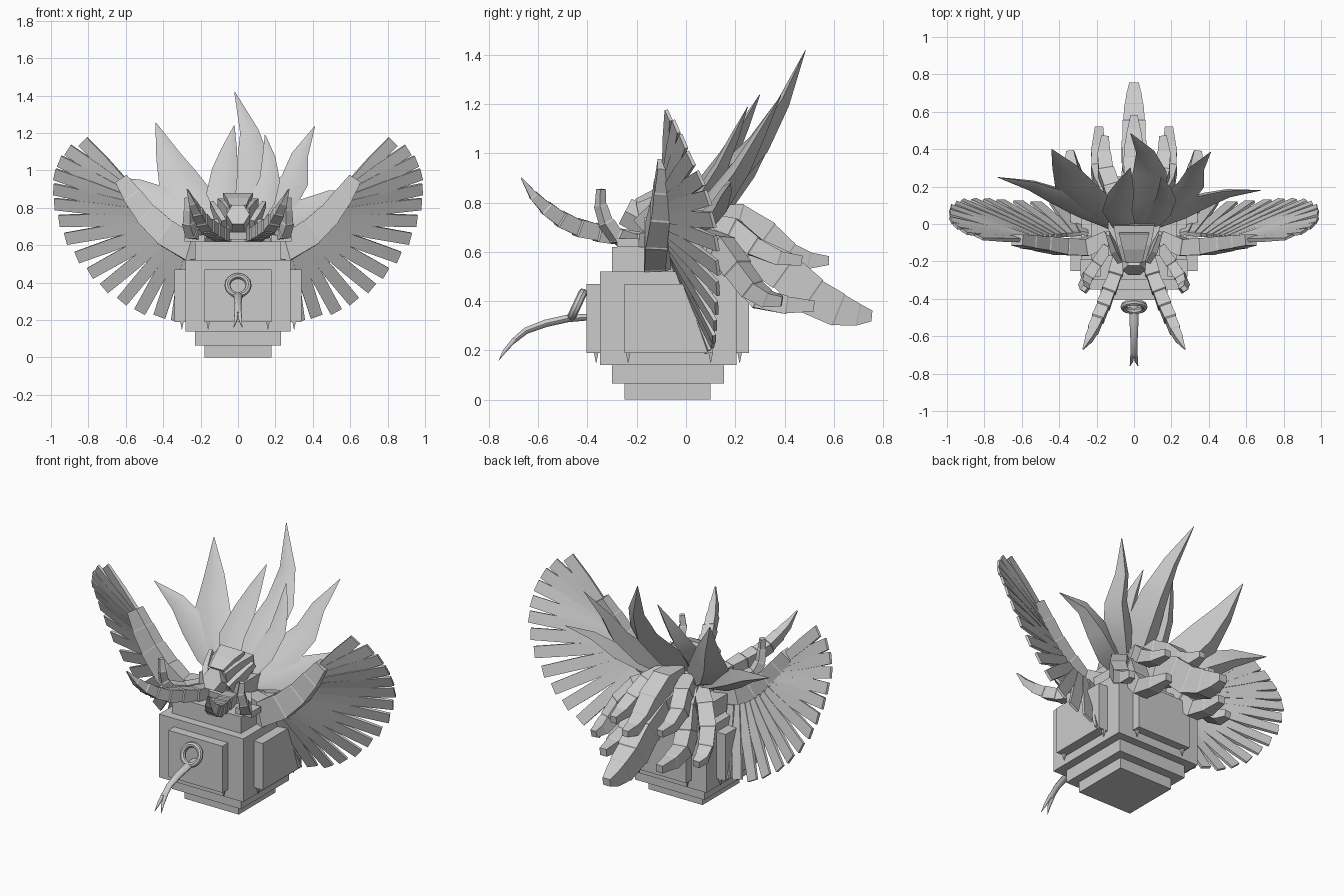
import bpy, bmesh, math
from mathutils import Vector as V

stone = bpy.data.materials.new("light grey")
stone.diffuse_color = (0.6, 0.6, 0.6, 1)


def finish(name, bm, mirror=False, smooth=False):
    bmesh.ops.recalc_face_normals(bm, faces=bm.faces)
    me = bpy.data.meshes.new(name)
    bm.to_mesh(me)
    bm.free()
    me.materials.append(stone)
    ob = bpy.data.objects.new(name, me)
    bpy.context.collection.objects.link(ob)
    if mirror:
        m = ob.modifiers.new("Mirror", 'MIRROR')
        m.use_mirror_merge = False
    if smooth:
        bpy.ops.object.select_all(action='DESELECT')
        ob.select_set(True)
        bpy.context.view_layer.objects.active = ob
        bpy.ops.object.shade_smooth_by_angle(angle=math.radians(40))
    return ob


def box(name, x0, x1, y0, y1, z0, z1, mirror=False):
    bm = bmesh.new()
    bmesh.ops.create_cube(bm, size=1)
    for v in bm.verts:
        v.co = V(((x0 + x1) / 2 + v.co.x * (x1 - x0),
                  (y0 + y1) / 2 + v.co.y * (y1 - y0),
                  (z0 + z1) / 2 + v.co.z * (z1 - z0)))
    return finish(name, bm, mirror)


SQUARE = [(1, 1), (-1, 1), (-1, -1), (1, -1)]
BLADE = [(1, 0), (0, 0.3), (-1, 0), (0, -0.75)]
HEX = [(math.cos(i * math.pi / 3), math.sin(i * math.pi / 3)) for i in range(6)]
ROUND = [(math.cos(i * math.pi / 5), math.sin(i * math.pi / 5)) for i in range(10)]


def loft(name, pts, sizes, side=(1, 0, 0), section=SQUARE, mirror=False,
         smooth=False, lip=0):
    """Sweep a section along pts; sizes are (half width along side, half height)."""
    pts = [V(p) for p in pts]
    bm = bmesh.new()
    rings = []
    last = len(pts) - 1
    for i, p in enumerate(pts):
        t = (pts[min(i + 1, last)] - pts[max(i - 1, 0)]).normalized()
        a = V(side)
        a = (a - t * a.dot(t)).normalized()
        b = t.cross(a)
        w, h = sizes[i]
        steps = [(1.0, 0)]
        if lip and 0 < i < last:      # small lip between two segments
            steps = [(1 + lip / 2, -0.003), (1 - lip, 0.003)]
        for k, off in steps:
            rings.append([bm.verts.new(p + t * off + a * (w * k * u) + b * (h * k * v))
                          for u, v in section])
    n = len(section)
    for r, s in zip(rings, rings[1:]):
        for j in range(n):
            bm.faces.new((r[j], r[(j + 1) % n], s[(j + 1) % n], s[j]))
    bm.faces.new(rings[0])
    bm.faces.new(rings[-1])
    return finish(name, bm, mirror, smooth)


# Stepped box body
box("bottom_step", -.18, .18, -.25, .10, 0, .065)
box("lower_step", -.23, .23, -.30, .155, .065, .14)
box("main_box", -.28, .28, -.35, .205, .14, .52)
box("upper_step", -.23, .23, -.30, .155, .52, .62)
box("front_panel", -.18, .18, -.405, -.35, .19, .47)
box("back_panel", -.18, .18, .205, .255, .19, .47)
box("side_panel", .28, .34, -.25, .11, .19, .47, True)

# Little spikes under the panel corners
for x, y in [(.16, -.365), (.16, .218), (.30, -.235), (.30, .10)]:
    loft("panel_spike", [(x, y, .195), (x, y, .15)], [(.01, .01), (.001, .001)], mirror=True)

# Ring and forked tongue on the front panel
bm = bmesh.new()
grid = []
for i in range(24):
    a = i * math.tau / 24
    row = []
    for j in range(8):
        b = j * math.tau / 8
        r = .056 + .016 * math.cos(b)
        u, w = r * math.sin(a), .018 * math.sin(b)
        row.append(bm.verts.new((r * math.cos(a), -.442 + u * .42 - w * .9, .385 + u * .9 + w * .42)))
    grid.append(row)
for i in range(24):
    for j in range(8):
        g, h = grid[i], grid[(i + 1) % 24]
        bm.faces.new((g[j], h[j], h[(j + 1) % 8], g[(j + 1) % 8]))
finish("ring", bm, smooth=True)
loft("tongue", [(0, -.40, .335), (0, -.48, .33), (0, -.57, .31), (0, -.65, .28), (0, -.705, .235)],
     [(.022, .014), (.025, .016), (.022, .016), (.018, .014), (.018, .011)],
     section=ROUND, smooth=True)
loft("tongue_fork", [(.008, -.695, .245), (.013, -.735, .20), (.022, -.76, .16)],
     [(.011, .011), (.009, .008), (.001, .001)], section=ROUND, mirror=True, smooth=True)

# Torso and head
box("torso", -.14, .14, -.17, .12, .60, .74)
loft("skull", [(0, .0, .77), (0, -.10, .76), (0, -.19, .74)],
     [(.11, .08), (.09, .075), (.06, .06)])
loft("muzzle", [(0, -.15, .715), (0, -.247, .765)], [(.065, .07), (.062, .066)], section=HEX)
loft("jaw", [(0, -.08, .665), (0, -.21, .65)], [(.08, .03), (.045, .02)])
loft("brow_crest", [(0, -.20, .80), (0, -.13, .835), (0, -.05, .87)],
     [(.045, .016), (.06, .018), (.08, .010)])
loft("cheek_plate", [(.075, -.19, .71), (.11, -.13, .76), (.14, -.05, .82)],
     [(.014, .03), (.016, .035), (.01, .018)], mirror=True)

# Forward horns and the shorter upturned claws
loft("front_horn",
     [(.07, -.15, .645), (.10, -.27, .66), (.135, -.36, .68), (.165, -.44, .70),
      (.195, -.51, .735), (.22, -.57, .78), (.245, -.62, .83), (.272, -.668, .90)],
     [(.035, .03), (.037, .034), (.037, .036), (.035, .035), (.031, .032), (.026, .027),
      (.018, .018), (.003, .003)], lip=.1, mirror=True)
loft("side_claw",
     [(.14, -.12, .65), (.20, -.21, .645), (.25, -.285, .665), (.265, -.325, .72),
      (.262, -.347, .79), (.268, -.345, .855)],
     [(.028, .026), (.03, .028), (.03, .028), (.025, .023), (.02, .018), (.014, .014)],
     side=(.8, .6, 0), lip=.1, mirror=True)
box("claw_knuckle", .18, .285, -.28, -.19, .62, .655, True)

# Wing arms, leaning forward toward the shoulder
loft("wing_arm",
     [(.14, -.08, .60), (.27, -.125, .595), (.39, -.12, .67), (.49, -.105, .765),
      (.565, -.095, .865), (.625, -.085, .955)],
     [(.045, .06), (.045, .075), (.045, .072), (.038, .062), (.034, .052), (.03, .036)],
     side=(0, 1, 0), lip=.04, mirror=True)

# Wing feathers, fanned from the arm to the listed tips (x, y, z)
tips = [(.83, -.07, 1.155), (.91, -.04, 1.11), (.955, -.01, 1.05), (.98, .02, .98),
        (.985, .06, .90), (.98, .09, .82), (.955, .11, .73), (.92, .125, .635),
        (.86, .13, .535), (.79, .13, .45), (.715, .125, .37), (.62, .12, .30),
        (.525, .115, .245), (.42, .11, .22), (.325, .09, .195)]
roots = [V(p) for p in [(.61, -.08, .93), (.59, -.075, .85), (.53, -.07, .755),
                        (.45, -.065, .665), (.36, -.06, .60), (.27, -.05, .57)]]
for i, tip in enumerate(tips):
    s = i / 14 * 4.999
    k = int(s)
    root = roots[k].lerp(roots[k + 1], s - k)
    flat = V(tips[max(i - 1, 0)]) - V(tips[min(i + 1, 14)])
    tip = V(tip)
    loft("wing_feather", [root, root.lerp(tip, .5), tip],
         [(.026, .010), (.034, .010), (.033, .007)], side=flat, mirror=True)

# Flame blades rising behind the head: path points and half widths
flames = [
    ([(.03, .0, .72), (.06, .13, .90), (.085, .28, 1.05), (.06, .385, 1.21), (-.018, .485, 1.42)],
     [.08, .115, .09, .05]),
    ([(-.05, -.02, .74), (-.09, .07, .88), (-.07, .16, 1.0), (-.045, .23, 1.12), (-.02, .30, 1.24)],
     [.06, .08, .07, .04]),
    ([(.07, -.02, .72), (.13, .06, .84), (.17, .13, .95), (.165, .19, 1.07), (.145, .25, 1.19)],
     [.05, .07, .055, .035]),
    ([(.08, .0, .70), (.21, .11, .82), (.305, .21, .95), (.33, .29, 1.08), (.41, .385, 1.235)],
     [.07, .10, .075, .045]),
    ([(-.08, .0, .70), (-.23, .11, .82), (-.32, .21, .95), (-.375, .31, 1.08), (-.44, .40, 1.255)],
     [.08, .12, .11, .065]),
    ([(.10, .0, .70), (.24, .06, .73), (.37, .12, .79), (.50, .16, .86), (.68, .18, .88)],
     [.06, .08, .07, .04]),
    ([(-.10, .0, .70), (-.25, .07, .76), (-.40, .14, .84), (-.54, .20, .91), (-.73, .25, .97)],
     [.07, .09, .08, .05]),
]
for path, widths in flames:
    run = V(path[-1]) - V(path[0])
    loft("flame_blade", path, [(w, w) for w in widths] + [(.002, .002)],
         side=V((0, -1, .5)).cross(run), section=BLADE, smooth=True)

# Segmented tails hanging off the back
loft("long_tail",
     [(0, .10, .64), (0, .26, .60), (0, .40, .52), (0, .51, .42), (0, .62, .365), (0, .70, .345), (0, .755, .34)],
     [(.06, .05), (.065, .07), (.065, .08), (.06, .08), (.05, .068), (.038, .045), (.025, .022)], lip=.04)
loft("upper_tail",
     [(0, .08, .74), (0, .22, .74), (0, .33, .67), (0, .42, .595), (0, .50, .565), (0, .58, .565)],
     [(.05, .05), (.055, .055), (.055, .055), (.048, .045), (.036, .035), (.02, .018)], lip=.04)
loft("inner_tail",
     [(.10, .08, .66), (.14, .17, .60), (.17, .23, .49), (.185, .30, .41), (.19, .41, .385), (.187, .52, .38)],
     [(.045, .045), (.05, .05), (.05, .05), (.045, .045), (.038, .036), (.022, .022)],
     lip=.06, mirror=True)
loft("middle_tail",
     [(.08, .08, .72), (.12, .20, .69), (.15, .28, .62), (.16, .38, .575), (.155, .47, .565)],
     [(.04, .04), (.045, .042), (.042, .04), (.035, .03), (.02, .02)],
     lip=.06, mirror=True)
loft("outer_tail",
     [(.14, .06, .66), (.23, .15, .62), (.29, .21, .53), (.32, .27, .45), (.335, .33, .41), (.34, .39, .40)],
     [(.04, .04), (.045, .045), (.045, .045), (.04, .04), (.034, .032), (.02, .02)],
     side=(.8, -.6, 0), lip=.06, mirror=True)
